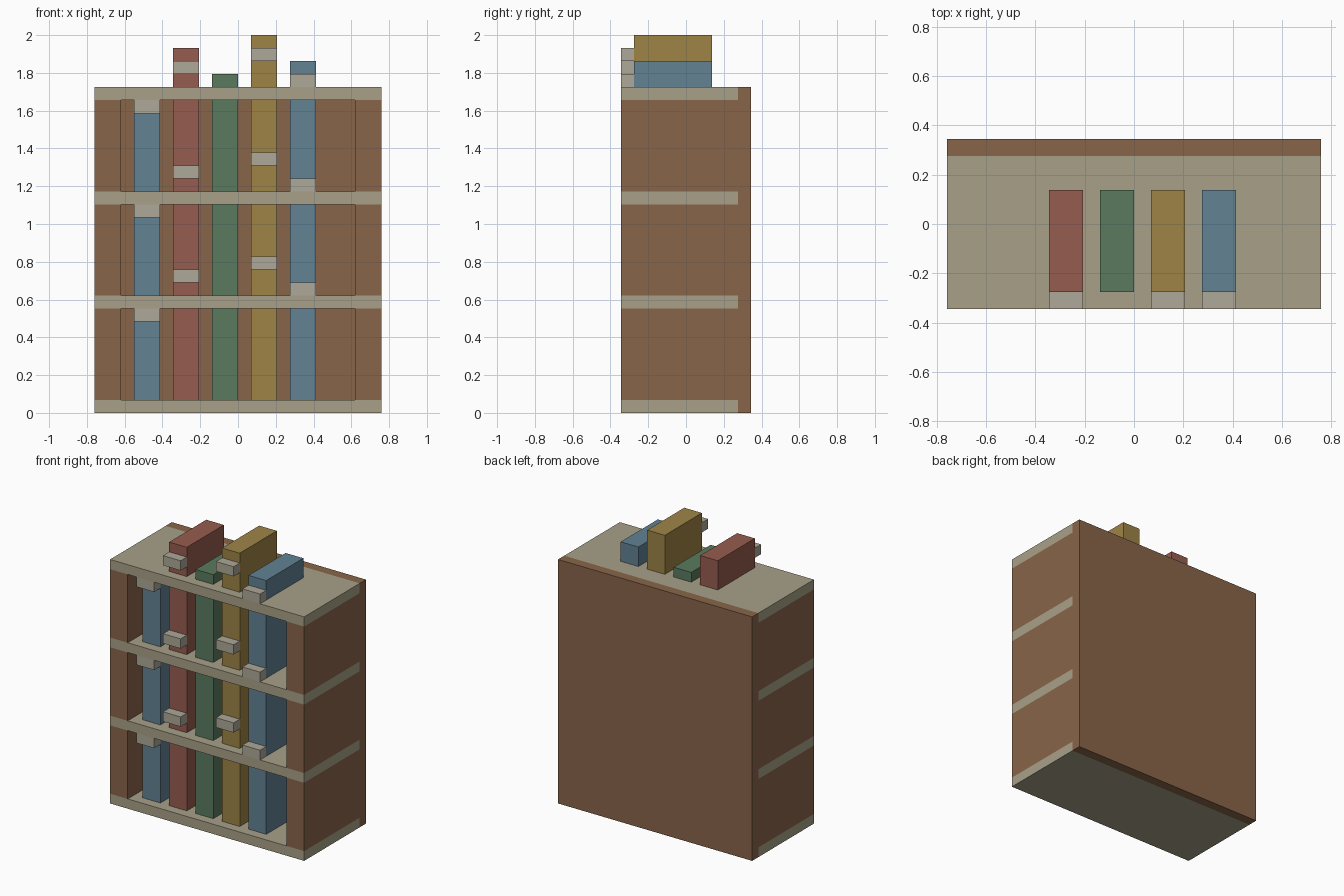
import bpy, bmesh

if "Cube" in bpy.data.objects:
    bpy.data.objects.remove(bpy.data.objects["Cube"])

U = 2 / 29  # modelling grid unit: the whole model is 29 units tall


def make_material(name, rgb):
    m = bpy.data.materials.new(name)
    m.diffuse_color = [((c / 255 + 0.055) / 1.055) ** 2.4 for c in rgb] + [1]
    m.use_nodes = True
    m.node_tree.nodes["Principled BSDF"].inputs["Base Color"].default_value = m.diffuse_color
    return m


WOOD = make_material("brown_wood", (137, 101, 73))
BOARD = make_material("pale_board", (168, 160, 136))
LABEL = make_material("label_grey", (174, 168, 152))
RED = make_material("book_red", (150, 92, 80))
GREEN = make_material("book_green", (90, 122, 94))
YELLOW = make_material("book_yellow", (158, 132, 70))
BLUE = make_material("book_blue", (98, 130, 148))


def box(name, x, y, z, mat):
    """Box from (min, max) pairs in grid units."""
    bm = bmesh.new()
    bmesh.ops.create_cube(bm, size=1)
    for v in bm.verts:
        v.co = [r[c > 0] * U for r, c in zip((x, y, z), v.co)]
    mesh = bpy.data.meshes.new(name)
    bm.to_mesh(mesh)
    bm.free()
    mesh.materials.append(mat)
    obj = bpy.data.objects.new(name, mesh)
    bpy.context.collection.objects.link(obj)


# Back panel and the four full-width shelves
box("back_panel", (-11, 11), (4, 5), (0, 25), WOOD)
for i in range(4):
    box(f"shelf_{i + 1}", (-11, 11), (-5, 4), (8 * i, 8 * i + 1), BOARD)

# Books: left edge, overall height in the bay, colour
BOOKS = [(-8, 8, BLUE), (-5, 11, RED), (-2, 9, GREEN), (1, 12, YELLOW), (4, 10, BLUE)]

for tier in range(3):
    floor = 8 * tier + 1
    # Thick side walls between the shelves
    box(f"left_side_{tier + 1}", (-11, -9), (-5, 4), (floor, floor + 7), WOOD)
    box(f"right_side_{tier + 1}", (9, 11), (-5, 4), (floor, floor + 7), WOOD)
    for n, (x, height, mat) in enumerate(BOOKS, 1):
        tag = f"{tier + 1}_{n}"
        # Books fill the bay up to the shelf above
        box(f"book_{tag}", (x, x + 2), (-4, 2), (floor, floor + 7), mat)
        # Tall books continue above the top shelf
        if tier == 2 and height > 8:
            box(f"book_top_{n}", (x, x + 2), (-4, 2), (floor + 8, floor + height), mat)
        # Spine labels one unit below the book top (the green one is inside the shelf)
        if mat is not GREEN:
            top = floor + height - 1
            box(f"spine_label_{tag}", (x, x + 2), (-5, -4), (top - 1, top), LABEL)
